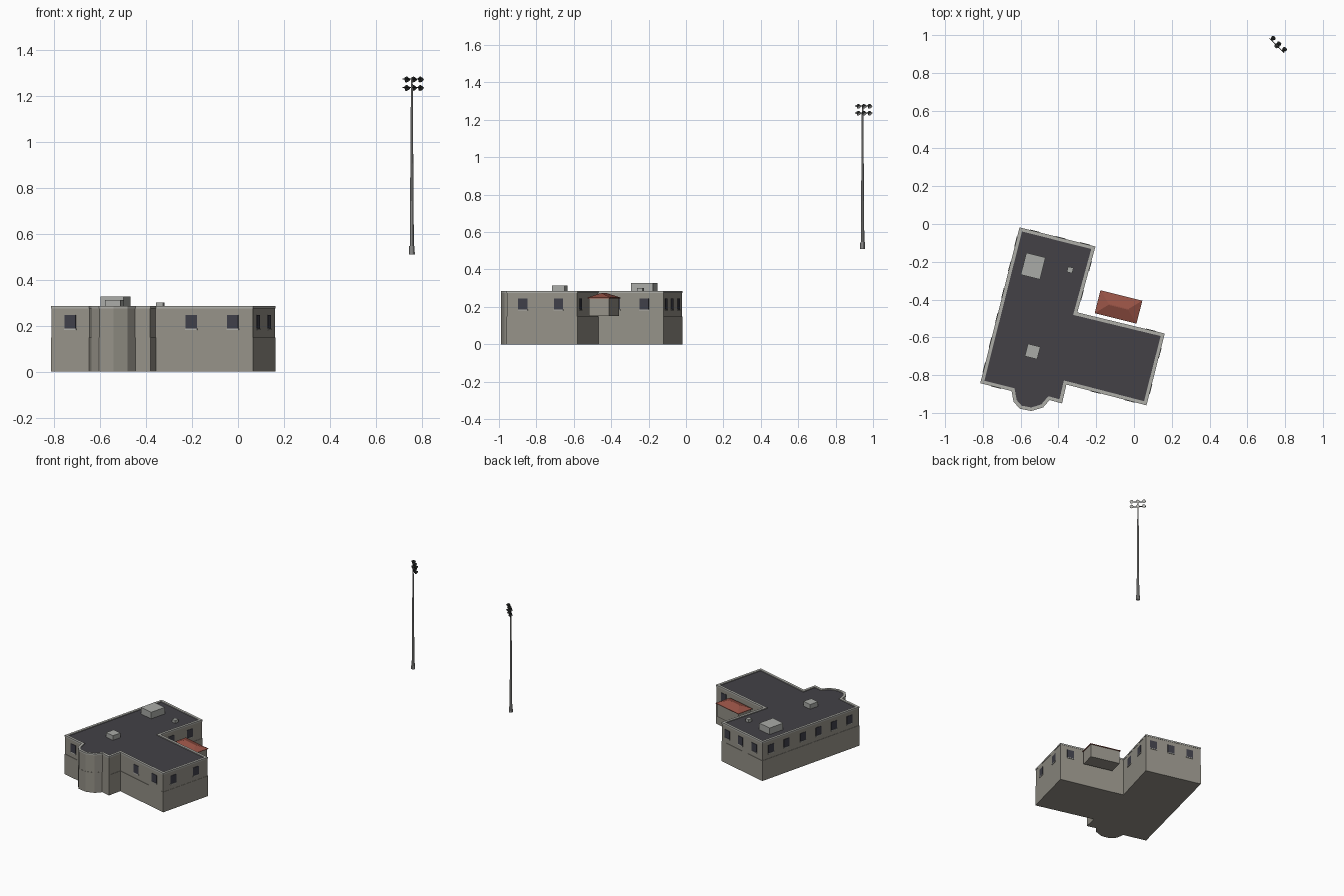
import bpy, bmesh, math
from mathutils import Vector, Matrix

cube = bpy.data.objects.get("Cube")
if cube:
    bpy.data.objects.remove(cube, do_unlink=True)


def material(name, r, g, b):
    m = bpy.data.materials.new(name)
    m.use_nodes = True
    m.diffuse_color = (r, g, b, 1)
    m.node_tree.nodes["Principled BSDF"].inputs["Base Color"].default_value = (r, g, b, 1)
    return m


WALL = material("warm grey wall", 0.30, 0.285, 0.245)
TRIM = material("pale trim", 0.42, 0.42, 0.39)
ROOF = material("dark roof", 0.056, 0.053, 0.062)
VENT = material("roof unit grey", 0.40, 0.41, 0.39)
TILE = material("red roof tile", 0.31, 0.085, 0.06)
PANE = material("window glass", 0.05, 0.05, 0.065)
POLE = material("pole grey", 0.42, 0.42, 0.41)
DARK = material("lamp housing", 0.025, 0.028, 0.027)
GLASS = material("lamp glass", 0.75, 0.75, 0.72)

TURN = math.radians(-14.1)  # heading of the whole building
U = Vector((math.cos(TURN), math.sin(TURN)))
V = Vector((-U.y, U.x))


def finish(name, bm, mats):
    bmesh.ops.recalc_face_normals(bm, faces=bm.faces)
    mesh = bpy.data.meshes.new(name)
    bm.to_mesh(mesh)
    bm.free()
    for m in mats:
        mesh.materials.append(m)
    obj = bpy.data.objects.new(name, mesh)
    bpy.context.collection.objects.link(obj)
    return obj


def left_of(p, q):
    d = (q - p).normalized()
    return Vector((-d.y, d.x))


def offset(points, amount):
    """Move a clockwise outline outward with mitred corners."""
    result = []
    for i, p in enumerate(points):
        a = left_of(points[i - 1], p)
        b = left_of(p, points[(i + 1) % len(points)])
        result.append(p + (a + b) * amount / (1 + a.dot(b)))
    return result


def layered(name, points, layers, mats):
    """Stack outlines: each layer is (height, offset, material of the band below)."""
    bm = bmesh.new()
    rings = [[bm.verts.new((p.x, p.y, z)) for p in offset(points, o)] for z, o, _ in layers]
    bm.faces.new(rings[0])
    n = len(points)
    for k in range(1, len(rings)):
        low, high = rings[k - 1], rings[k]
        for i in range(n):
            j = (i + 1) % n
            bm.faces.new((low[i], low[j], high[j], high[i])).material_index = layers[k][2]
    bm.faces.new(rings[-1]).material_index = len(mats) - 1
    return finish(name, bm, mats)


def rect(cx, cy, w, d):
    c = Vector((cx, cy))
    return [c + U * w * s / 2 + V * d * t / 2 for s, t in ((-1, 1), (1, 1), (1, -1), (-1, -1))]


def box(name, centre, size, z0, z1, mat):
    return layered(name, rect(*centre, *size), [(z0, 0, 0), (z1, 0, 0)], [mat])


# Main building: L-shaped outline with rounded bay
outline = [Vector(p) for p in (
    (-.606, -.018), (-.204, -.119), (-.30, -.468), (.163, -.58), (.066, -.96),
    (-.358, -.85), (-.381, -.95), (-.447, -.932), (-.481, -.971), (-.543, -.99),
    (-.605, -.978), (-.638, -.94), (-.648, -.884), (-.814, -.843))]
layered("building", outline, [
    (0, 0, 0), (.148, 0, 0), (.148, -.002, 0), (.274, -.002, 0),
    (.274, 0, 1), (.285, 0, 1), (.285, -.018, 1), (.279, -.018, 1)], [WALL, TRIM, ROOF])


# Windows: thin panes with a pale sill, set along each wall
def panel(name, centre, direction, width, z0, z1, thick, mat):
    side = Vector((-direction.y, direction.x))
    c = [centre + direction * width * s / 2 + side * thick * t / 2
         for s, t in ((-1, 1), (1, 1), (1, -1), (-1, -1))]
    layered(name, c, [(z0, 0, 0), (z1, 0, 0)], [mat])


windows = {0: (.2, .54, .86), 1: (.3, .74), 2: (.84,), 3: (.27, .77),
           4: (.21, .635), 12: (.5,), 13: (.1, .26, .42, .58, .75, .91)}
for wall, places in windows.items():
    p, q = outline[wall], outline[(wall + 1) % len(outline)]
    along = (q - p).normalized()
    for t in places:
        spot = p.lerp(q, t) - left_of(p, q) * .002
        panel("window_pane", spot, along, .05, .187, .246, .005, PANE)
        panel("window_sill", spot, along, .054, .181, .187, .009, TRIM)

# Rooftop units
box("roof_unit_large", (-.534, -.223), (.105, .12), .278, .327, VENT)
box("roof_unit_medium", (-.537, -.675), (.068, .068), .278, .313, VENT)
box("roof_vent", (-.338, -.243), (.03, .03), .278, .301, VENT)

# Raised porch room with hipped tile roof
box("porch_room", (-.082, -.439), (.216, .112), .15, .249, WALL)
layered("porch_roof", rect(-.082, -.439, .228, .125),
        [(.246, 0, 0), (.25, 0, 0), (.273, -.06, 0)], [TILE])

# Floodlight mast
MAST = Vector((.757, .944, 0))


def cone(name, z0, z1, r0, r1, mat):
    bm = bmesh.new()
    bmesh.ops.create_cone(bm, cap_ends=True, segments=10, radius1=r0, radius2=r1, depth=z1 - z0,
                          matrix=Matrix.Translation(MAST + Vector((0, 0, (z0 + z1) / 2))))
    return finish(name, bm, [mat])


cone("mast_base", .51, .547, .014, .012, POLE)
cone("mast_pole", .545, 1.28, .0095, .004, POLE)

# Two rows of three lamps, aimed outward and down
facing = Vector((1, 1, 0)).normalized()
across = Vector((1, -1, 0)).normalized()
aim = (facing + Vector((0, 0, -1.1))).normalized()
for row in (1.237, 1.274):
    bar = bmesh.new()
    frame = Matrix((across, facing, Vector((0, 0, 1)))).transposed().to_4x4()
    bmesh.ops.create_cube(bar, size=1, matrix=Matrix.Translation(MAST + Vector((0, 0, row)))
                          @ frame @ Matrix.Diagonal((.11, .005, .005, 1)))
    finish("lamp_bar", bar, [DARK])
    for k in (-1, 0, 1):
        bm = bmesh.new()
        spot = MAST + across * k * .042 + facing * .011 + Vector((0, 0, row))
        bmesh.ops.create_cone(bm, cap_ends=True, segments=8, radius1=.008, radius2=.013, depth=.016,
                              matrix=Matrix.Translation(spot) @ aim.to_track_quat('Z', 'Y').to_matrix().to_4x4())
        bm.normal_update()
        for f in bm.faces:
            f.material_index = int(f.normal.dot(aim) > .9)
        finish("lamp", bm, [DARK, GLASS])
